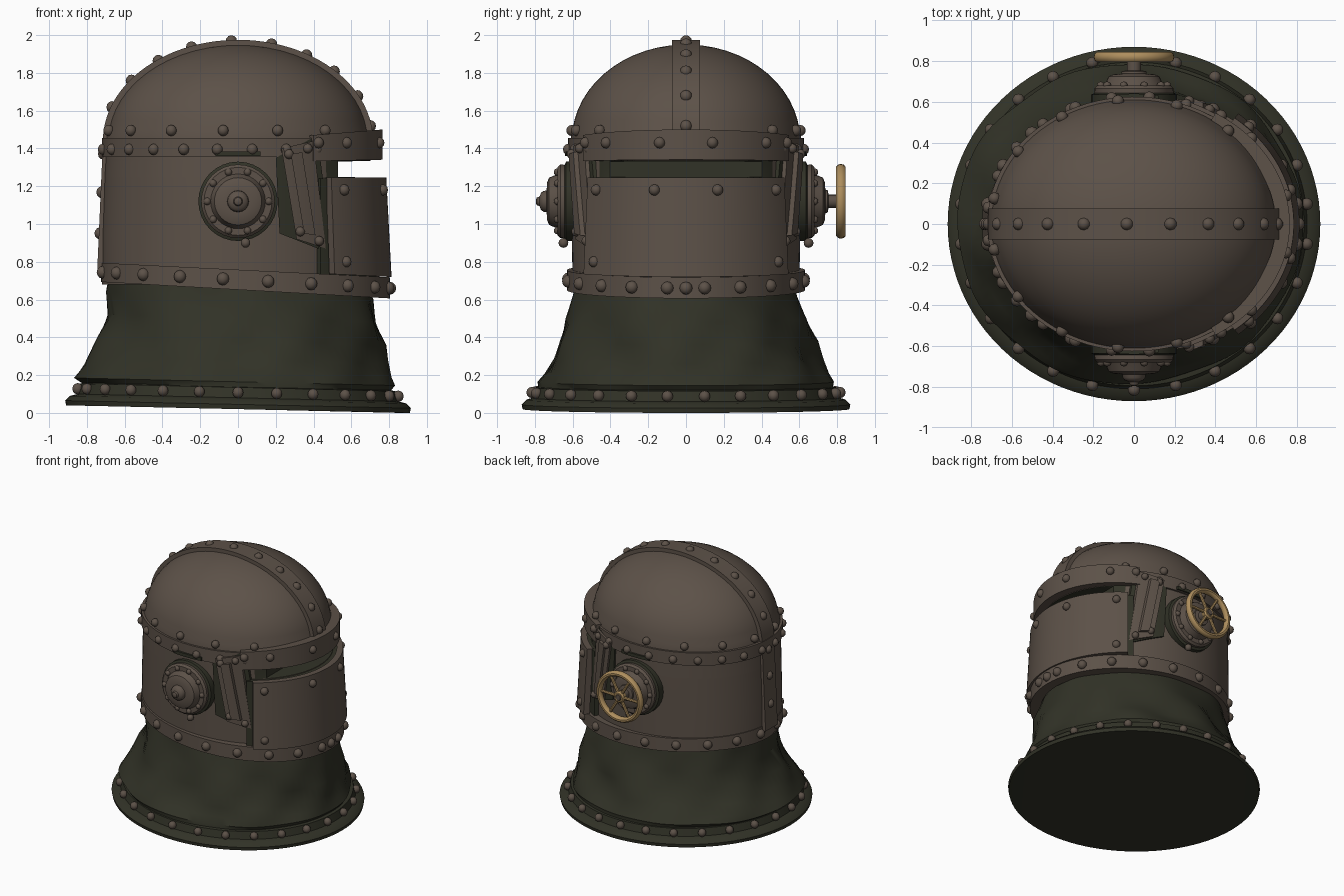
import bpy, bmesh, math
from math import sin, cos, pi, sqrt
from mathutils import Matrix, Vector

if "Cube" in bpy.data.objects:
    bpy.data.objects.remove(bpy.data.objects["Cube"])


def material(name, rgb):
    m = bpy.data.materials.new(name)
    m.diffuse_color = (*rgb, 1)
    m.use_nodes = True
    m.node_tree.nodes["Principled BSDF"].inputs["Base Color"].default_value = m.diffuse_color
    return m


METAL = material("brown_metal", (0.108, 0.083, 0.065))
CLOTH = material("dark_green_cloth", (0.031, 0.032, 0.020))
BRASS = material("pale_brass", (0.42, 0.27, 0.11))


def finish(bm, name, *mats):
    bmesh.ops.recalc_face_normals(bm, faces=bm.faces)
    me = bpy.data.meshes.new(name)
    bm.to_mesh(me)
    bm.free()
    for m in mats:
        me.materials.append(m)
    me.shade_smooth()
    me.set_sharp_from_angle(angle=math.radians(38))
    ob = bpy.data.objects.new(name, me)
    bpy.context.collection.objects.link(ob)
    return ob


def skin(rings, name, *mats, rule=None):
    """Join closed rings of points, cap both ends."""
    bm = bmesh.new()
    vs = [[bm.verts.new(p) for p in r] for r in rings]
    n = len(vs[0])
    for a, b in zip(vs, vs[1:]):
        for i in range(n):
            bm.faces.new((a[i], a[(i + 1) % n], b[(i + 1) % n], b[i]))
    bm.faces.new(vs[0])
    bm.faces.new(vs[-1])
    if rule:
        for f in bm.faces:
            f.material_index = rule(f.calc_center_median())
    return finish(bm, name, *mats)


def slab(name, mat, fn, nu, nv=1):
    """Thick curved plate: fn(u, v, w) with w = 0 inside, 1 outside."""
    rings = []
    for i in range(nu + 1):
        u = i / nu
        rings.append([fn(u, j / nv, 0) for j in range(nv + 1)] +
                     [fn(u, j / nv, 1) for j in range(nv, -1, -1)])
    return skin(rings, name, mat)


def rivets(name, pts, r=0.032, mat=METAL):
    bm = bmesh.new()
    for p in pts:
        bmesh.ops.create_uvsphere(bm, u_segments=10, v_segments=6, radius=r,
                                  matrix=Matrix.Translation(p))
    return finish(bm, name, mat)


def lathe_y(name, mat, profile, s, n=32):
    """Turned part on the sideways axis, s = -1 or 1 for the side."""
    return skin([[(r * cos(2 * pi * i / n), s * y, 1.12 + r * sin(2 * pi * i / n))
                  for i in range(n)] for r, y in profile], name, mat)


# Helmet shell with dome; the eye slit is a flat recess at the front
N = 96
levels = [(0.72, 0.60, 0.68, 9), (0.72, 0.605, 0.95, 9), (0.71, 0.61, 1.245, 9),
          (0.71, 0.61, 1.25, 0.53), (0.705, 0.61, 1.33, 0.53),
          (0.705, 0.61, 1.335, 9), (0.70, 0.61, 1.46, 9)]
for k in range(1, 15):
    t = k / 14.3 * pi / 2
    levels.append((0.69 * cos(t), 0.605 * cos(t), 1.44 + 0.51 * sin(t), 9))
skin([[(min(a * cos(2 * pi * i / N), c), b * sin(2 * pi * i / N), z)
       for i in range(N)] for a, b, z, c in levels],
     "helmet_shell", METAL, CLOTH,
     rule=lambda c: int(c.x > 0.45 and 1.24 < c.z < 1.34))

# Cloth neck skirt with folds: centre x, radius x, radius y, height, fold size
skirt = [(0.0, 0.68, 0.57, 0.72, 0.004), (0.015, 0.705, 0.59, 0.62, 0.01),
         (0.03, 0.71, 0.635, 0.50, 0.018), (0.02, 0.745, 0.67, 0.38, 0.024),
         (0.0, 0.785, 0.71, 0.28, 0.024), (-0.015, 0.825, 0.755, 0.21, 0.018),
         (-0.02, 0.85, 0.785, 0.165, 0.008), (-0.01, 0.82, 0.78, 0.14, 0.004),
         (0.0, 0.83, 0.79, 0.08, 0.0)]


def fold(t, z):
    return (sin(7 * t + 9 * z) + 0.7 * sin(11 * t - 14 * z + 1) + 0.5 * sin(4 * t + 20 * z)) * 0.7


skin([[(cx + (a + f * fold(t, z)) * cos(t), (b + f * fold(t, z)) * sin(t), z - 0.02 * cos(t))
       for t in [2 * pi * i / N for i in range(N)]] for cx, a, b, z, f in skirt],
     "neck_skirt", CLOTH)

# Base flange, slightly tilted to the front
flange = [(0.86, 0.82, 0.02), (0.91, 0.865, 0.02), (0.915, 0.87, 0.045),
          (0.89, 0.845, 0.07), (0.85, 0.81, 0.08), (0.835, 0.795, 0.135), (0.80, 0.76, 0.14)]
skin([[(a * cos(t), b * sin(t), z - 0.02 * cos(t)) for t in [2 * pi * i / N for i in range(N)]]
      for a, b, z in flange], "base_flange", CLOTH)
rivets("base_rivets", [(0.855 * cos(t), 0.815 * sin(t), 0.108 - 0.02 * cos(t))
                       for t in [2 * pi * (i + 0.5) / 26 for i in range(26)]], 0.03)


def band(name, cx, a, b, t0, t1, zlo, zhi, thick=0.03, mat=METAL, nu=72, flare=0.0):
    def fn(u, v, w):
        t = t0 + (t1 - t0) * u
        g = thick * (w - 1) + flare * (1 - v)
        x = cx + (a + g) * cos(t)
        return (x, (b + g) * sin(t), zlo(x) + (zhi(x) - zlo(x)) * v)
    return slab(name, mat, fn, nu, 2)


# Riveted bands, brow and visor
band("lower_band", 0.04, 0.765, 0.63, -pi, pi, lambda x: 0.652 - 0.057 * x,
     lambda x: 0.758 - 0.05 * x, 0.08)
band("upper_band", 0, 0.72, 0.625, 0.9, 2 * pi - 0.9, lambda x: 1.355, lambda x: 1.455, 0.05)
band("brow_band", 0, 0.765, 0.64, -1.02, 1.02, lambda x: 1.335 + 0.02 * (x - 0.5),
     lambda x: 1.475 + 0.08 * (x - 0.45), 0.07)
band("visor_plate", 0, 0.785, 0.67, -0.89, 0.89, lambda x: 0.76 - 0.05 * x,
     lambda x: 1.245, 0.045, flare=0.028)
band("visor_lining", 0, 0.75, 0.635, -0.95, 0.95, lambda x: 0.72, lambda x: 1.24, 0.07, CLOTH)

pts = []
for i in range(20):
    t = 2 * pi * (i + 0.5) / 20
    x = 0.04 + 0.765 * cos(t)
    pts.append((x, 0.63 * sin(t), 0.705 - 0.055 * x))
pts.append((0.805, 0, 0.66))
rivets("lower_band_rivets", pts, 0.034)
rivets("upper_band_rivets", [(0.72 * cos(t), 0.625 * sin(t), 1.395)
                             for t in [0.95 + i * (2 * pi - 1.9) / 17 for i in range(18)]], 0.03)
rivets("dome_rivets", [(0.70 * cos(t), 0.608 * sin(t), 1.495)
                       for t in [0.85 + i * (2 * pi - 1.7) / 11 for i in range(12)]], 0.03)
rivets("brow_rivets", [(0.765 * cos(t), 0.64 * sin(t), 1.43)
                       for t in (-0.98, -0.72, -0.22, 0.22, 0.72, 0.98)], 0.03)
rivets("visor_rivets", [(a * cos(t), b * sin(t), z) for a, b, z, r in
                        ((0.79, 0.675, 1.18, (-0.78, -0.25, 0.25, 0.78)),
                         (0.805, 0.69, 0.80, (-0.78, 0.78))) for t in r], 0.03)


# Crest strip over the dome and down the back
def crest_point(u):
    if u < 0.75:
        t = 0.1 + (pi - 0.1) * u / 0.75
        return Vector((0.69 * cos(t), 0, 1.44 + 0.51 * sin(t))), Vector((cos(t), 0, sin(t)))
    k = (u - 0.75) / 0.25
    return Vector((-0.69 - 0.03 * k, 0, 1.44 - 0.68 * k)), Vector((-1, 0, 0))


def crest(u, v, w):
    p, n = crest_point(u)
    return p + n * (0.045 * w - 0.02) + Vector((0, 0.15 * (v - 0.5), 0))


slab("crest_strip", METAL, crest, 64)
pts = []
for u in (0.012, 0.09, 0.165, 0.23, 0.30, 0.375, 0.45, 0.52, 0.59, 0.665, 0.775, 0.85, 0.93):
    p, n = crest_point(u)
    pts.append(p + n * 0.018)
rivets("crest_rivets", pts, 0.032)


# Side parts, repeated on both sides
def side_plate(name, s, mat, corners, lift, thick):
    """Curved plate from four (x, z) corners: lower back, lower front, upper front, upper back."""
    (ax, az), (bx, bz), (cx, cz), (dx, dz) = corners

    def fn(u, v, w):
        x = (ax + (bx - ax) * u) * (1 - v) + (dx + (cx - dx) * u) * v
        z = (az + (bz - az) * u) * (1 - v) + (dz + (cz - dz) * u) * v
        y = 0.61 * sqrt(1 - (x / 0.715) ** 2) + lift + thick * (w - 1)
        return (x, s * y, z)
    return slab(name, mat, fn, 10, 4)


for s, side in ((-1, "left"), (1, "right")):
    side_plate(side + "_cloth_patch", s, CLOTH,
               [(0.22, 0.95), (0.50, 0.84), (0.42, 1.47), (0.20, 1.35)], 0.015, 0.06)
    side_plate(side + "_hinge_plate", s, METAL,
               [(0.31, 0.92), (0.465, 0.87), (0.40, 1.44), (0.23, 1.40)], 0.035, 0.05)
    side_plate(side + "_hinge_bar", s, METAL,
               [(0.35, 0.95), (0.41, 0.94), (0.34, 1.38), (0.28, 1.37)], 0.06, 0.05)
    side_plate(side + "_top_clip", s, CLOTH,
               [(-0.12, 1.36), (0.12, 1.36), (0.12, 1.385), (-0.12, 1.385)], 0.03, 0.05)
    rivets(side + "_hinge_rivets", [(x, s * (0.61 * sqrt(1 - (x / 0.715) ** 2) + 0.04), z)
                                    for x, z in ((0.27, 1.37), (0.37, 1.40), (0.33, 0.96),
                                                 (0.43, 0.91), (0.04, 0.90))], 0.026)
    # Round boss with bolted rim
    lathe_y(side + "_boss_seat", CLOTH, [(0.21, 0.55), (0.21, 0.635), (0.19, 0.645)], s)
    lathe_y(side + "_boss_flange", METAL,
            [(0.19, 0.60), (0.195, 0.665), (0.18, 0.68), (0.145, 0.68), (0.14, 0.69),
             (0.125, 0.725), (0.10, 0.735), (0.06, 0.738)], s)
    rivets(side + "_boss_bolts", [(0.163 * cos(t), s * 0.68, 1.12 + 0.163 * sin(t))
                                  for t in [2 * pi * i / 10 for i in range(10)]], 0.02)

lathe_y("left_boss_knob", METAL, [(0.06, 0.72), (0.055, 0.755), (0.045, 0.768),
                                  (0.025, 0.775), (0.02, 0.79), (0.008, 0.795)], -1, 16)
lathe_y("wheel_shaft", METAL, [(0.065, 0.72), (0.06, 0.75), (0.035, 0.755),
                               (0.035, 0.83), (0.02, 0.845)], 1, 16)

# Brass hand wheel: rim, hub and six spokes
M = 40
bm = bmesh.new()
rim = [[bm.verts.new(((0.177 + 0.021 * cos(q)) * cos(p), 0.82 + 0.026 * sin(q),
                      1.12 + (0.177 + 0.021 * cos(q)) * sin(p)))
        for q in [2 * pi * j / 10 for j in range(10)]] for p in [2 * pi * i / M for i in range(M)]]
for i in range(M):
    for j in range(10):
        a, b = rim[i], rim[(i + 1) % M]
        bm.faces.new((a[j], a[(j + 1) % 10], b[(j + 1) % 10], b[j]))
for k in range(6):
    ang = pi / 3 * k + 0.5
    mat = (Matrix.Translation((0, 0.82, 1.12)) @ Matrix.Rotation(ang, 4, 'Y')
           @ Matrix.Translation((0, 0, 0.095)))
    bmesh.ops.create_cone(bm, cap_ends=True, segments=8, radius1=0.013, radius2=0.011,
                          depth=0.16, matrix=mat)
finish(bm, "hand_wheel", BRASS)
lathe_y("wheel_hub", BRASS, [(0.04, 0.80), (0.045, 0.81), (0.045, 0.83), (0.035, 0.84)], 1, 16)
